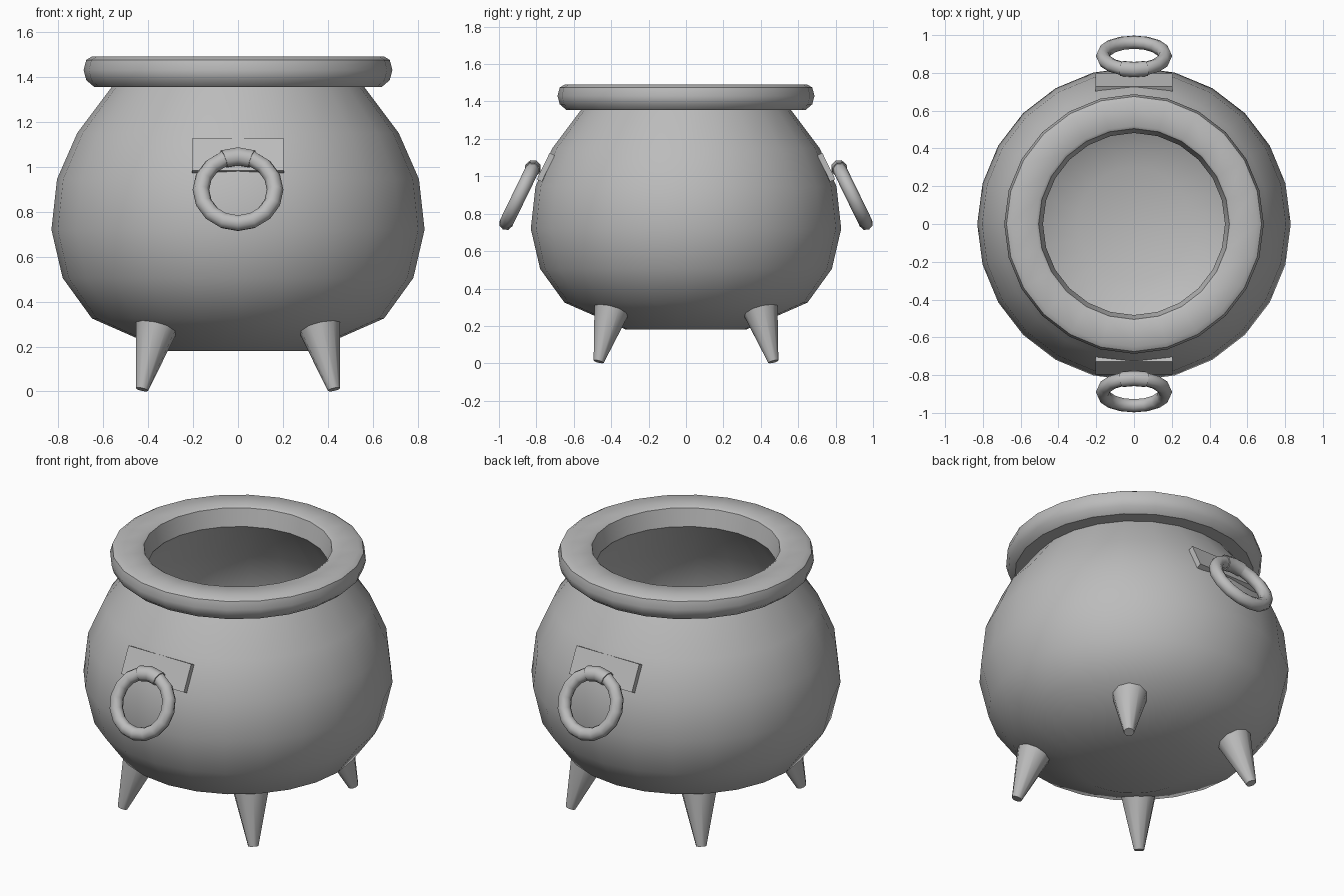
import bpy, bmesh, math
from mathutils import Matrix, Vector

if "Cube" in bpy.data.objects:
    bpy.data.objects.remove(bpy.data.objects["Cube"], do_unlink=True)

iron = bpy.data.materials.new("iron_grey")
iron.use_nodes = True
GREY = (0.5, 0.5, 0.5, 1)
iron.diffuse_color = GREY
iron.node_tree.nodes["Principled BSDF"].inputs["Base Color"].default_value = GREY


def finish(bm, name, matrix=Matrix(), angle=35):
    """Turn a bmesh into a smooth-shaded iron object."""
    bmesh.ops.remove_doubles(bm, verts=bm.verts, dist=1e-5)
    bm.transform(matrix)
    bmesh.ops.recalc_face_normals(bm, faces=bm.faces)
    mesh = bpy.data.meshes.new(name)
    bm.to_mesh(mesh)
    bm.free()
    mesh.materials.append(iron)
    ob = bpy.data.objects.new(name, mesh)
    bpy.context.collection.objects.link(ob)
    bpy.ops.object.select_all(action="DESELECT")
    ob.select_set(True)
    bpy.context.view_layer.objects.active = ob
    bpy.ops.object.shade_smooth_by_angle(angle=math.radians(angle))
    return ob


def sweep(profile, steps, start=0.0, turn=math.tau, closed=True):
    """Revolve an (r, z) profile about z; partial turns get end caps."""
    bm = bmesh.new()
    full = abs(turn - math.tau) < 1e-6
    rings = []
    for i in range(steps if full else steps + 1):
        a = start + turn * i / steps
        rings.append([bm.verts.new((r * math.cos(a), r * math.sin(a), z)) for r, z in profile])
    n = len(profile)
    for i in range(steps):
        p, q = rings[i], rings[(i + 1) % len(rings)]
        for j in range(n if closed else n - 1):
            k = (j + 1) % n
            bm.faces.new((p[j], q[j], q[k], p[k]))
    if not full:
        bm.faces.new(rings[0])
        bm.faces.new(rings[-1])
    return bm


def circle(major, minor, sides):
    return [(major + minor * math.cos(math.tau * i / sides),
             minor * math.sin(math.tau * i / sides)) for i in range(sides)]


# Pot: outer wall from the base up to the neck, then back down inside
outer = [(0.32, 0.18), (0.65, 0.325), (0.78, 0.505), (0.83, 0.72),
         (0.805, 0.945), (0.715, 1.15), (0.55, 1.37)]
inner = [(0.49, 1.37), (0.66, 1.13), (0.75, 0.93), (0.775, 0.72),
         (0.73, 0.53), (0.61, 0.37), (0.3, 0.24)]
finish(sweep([(0, 0.18)] + outer + inner + [(0, 0.24)], 24, closed=False), "pot_body")

# Rim: thick rounded collar
rim = [(0.482, 1.38), (0.505, 1.48), (0.52, 1.49), (0.65, 1.49), (0.675, 1.475),
       (0.687, 1.43), (0.675, 1.385), (0.64, 1.355), (0.5, 1.355)]
finish(sweep(rim, 24), "rim", angle=40)

# Legs: four splayed tapered spikes
for sx, side in ((1, "left"), (-1, "right")):
    for sy, end in ((-1, "front"), (1, "back")):
        foot = Vector((sx * 0.427, sy * 0.467, 0.009))
        top = Vector((sx * 0.363, sy * 0.398, 0.285))
        axis = top - foot
        bm = bmesh.new()
        bmesh.ops.create_cone(bm, cap_ends=True, segments=10, radius1=0.028,
                              radius2=0.095, depth=axis.length)
        place = Matrix.Translation((foot + top) / 2) @ axis.to_track_quat("Z", "Y").to_matrix().to_4x4()
        finish(bm, f"{end}_{side}_leg", place, 45)

# Handles: tilted plate, hanging ring and the sleeve that holds it
tilt = math.radians(26)
for spin, end in ((0, "front"), (math.pi, "back")):
    around = Matrix.Rotation(spin, 4, "Z")
    lean = Matrix.Rotation(-tilt, 4, "X")
    bm = bmesh.new()
    bmesh.ops.create_cube(bm, size=1, matrix=Matrix.Diagonal((0.41, 0.03, 0.157, 1)))
    finish(bm, f"{end}_handle_plate", around @ Matrix.Translation((0, -0.75, 1.048)) @ lean)

    hang = around @ Matrix.Translation((0, -0.89, 0.897)) @ lean @ Matrix.Rotation(math.pi / 2, 4, "X")
    finish(sweep(circle(0.165, 0.037, 8), 16), f"{end}_handle_ring", hang, 50)
    arc = math.radians(44)
    finish(sweep(circle(0.165, 0.043, 8), 2, math.pi / 2 - arc / 2, arc),
           f"{end}_handle_sleeve", hang, 50)
